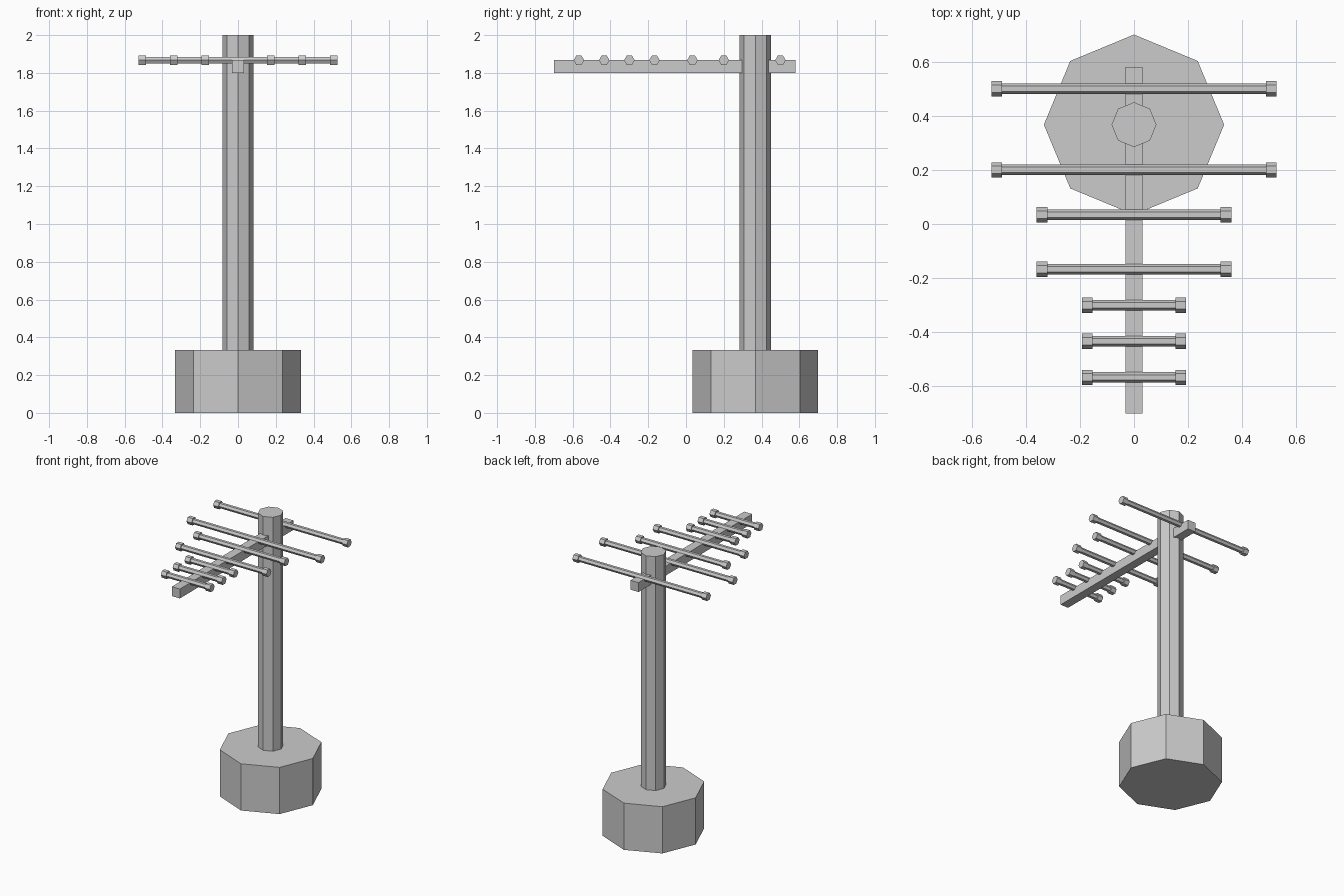
import bpy, bmesh, math
from mathutils import Matrix

if "Cube" in bpy.data.objects:
    bpy.data.objects.remove(bpy.data.objects["Cube"])


def prism(bm, sides, radius, depth, matrix):
    bmesh.ops.create_cone(bm, cap_ends=True, segments=sides, radius1=radius,
                          radius2=radius, depth=depth, matrix=matrix)


def finish(bm, name):
    mesh = bpy.data.meshes.new(name)
    bm.to_mesh(mesh)
    bm.free()
    obj = bpy.data.objects.new(name, mesh)
    bpy.context.collection.objects.link(obj)
    return obj


def upright(name, radius, z0, z1):
    bm = bmesh.new()
    prism(bm, 8, radius, z1 - z0, Matrix.Translation((0, MAST_Y, (z0 + z1) / 2)))
    return finish(bm, name)


MAST_Y = 0.367
ROD_Z = 1.867

# Octagonal foot and mast, corners on the axes
upright("base", 0.333, 0, 0.333)
upright("mast", 0.083, 0.333, 2.0)

# Square boom running through the mast
bm = bmesh.new()
y0, y1 = -0.7, 0.58
bmesh.ops.create_cube(bm, size=1, matrix=Matrix.Translation((0, (y0 + y1) / 2, 1.8335))
                      @ Matrix.Diagonal((0.063, y1 - y0, 0.067, 1)))
finish(bm, "boom")

# Hexagonal crossbars with thicker end caps: (y, half length)
bars = [(0.5, 0.527), (0.2, 0.527), (0.034, 0.36), (-0.167, 0.36),
        (-0.3, 0.193), (-0.433, 0.193), (-0.567, 0.193)]
CAP = 0.04
# Lay along x with hexagon corners pointing along y (flat top)
turn = Matrix.Rotation(math.pi / 2, 4, 'Y')
for i, (y, half) in enumerate(bars, 1):
    bm = bmesh.new()
    prism(bm, 6, 0.0195, 2 * (half - CAP), Matrix.Translation((0, y, ROD_Z)) @ turn)
    for side in (-1, 1):
        prism(bm, 6, 0.028, CAP,
              Matrix.Translation((side * (half - CAP / 2), y, ROD_Z)) @ turn)
    # make sure the corners lie in the horizontal plane through the axis
    top = max(v.co.z for v in bm.verts) - ROD_Z
    if top > 0.027:
        bmesh.ops.rotate(bm, verts=bm.verts, cent=(0, y, ROD_Z),
                         matrix=Matrix.Rotation(math.pi / 6, 3, 'X'))
    finish(bm, f"crossbar_{i}")
